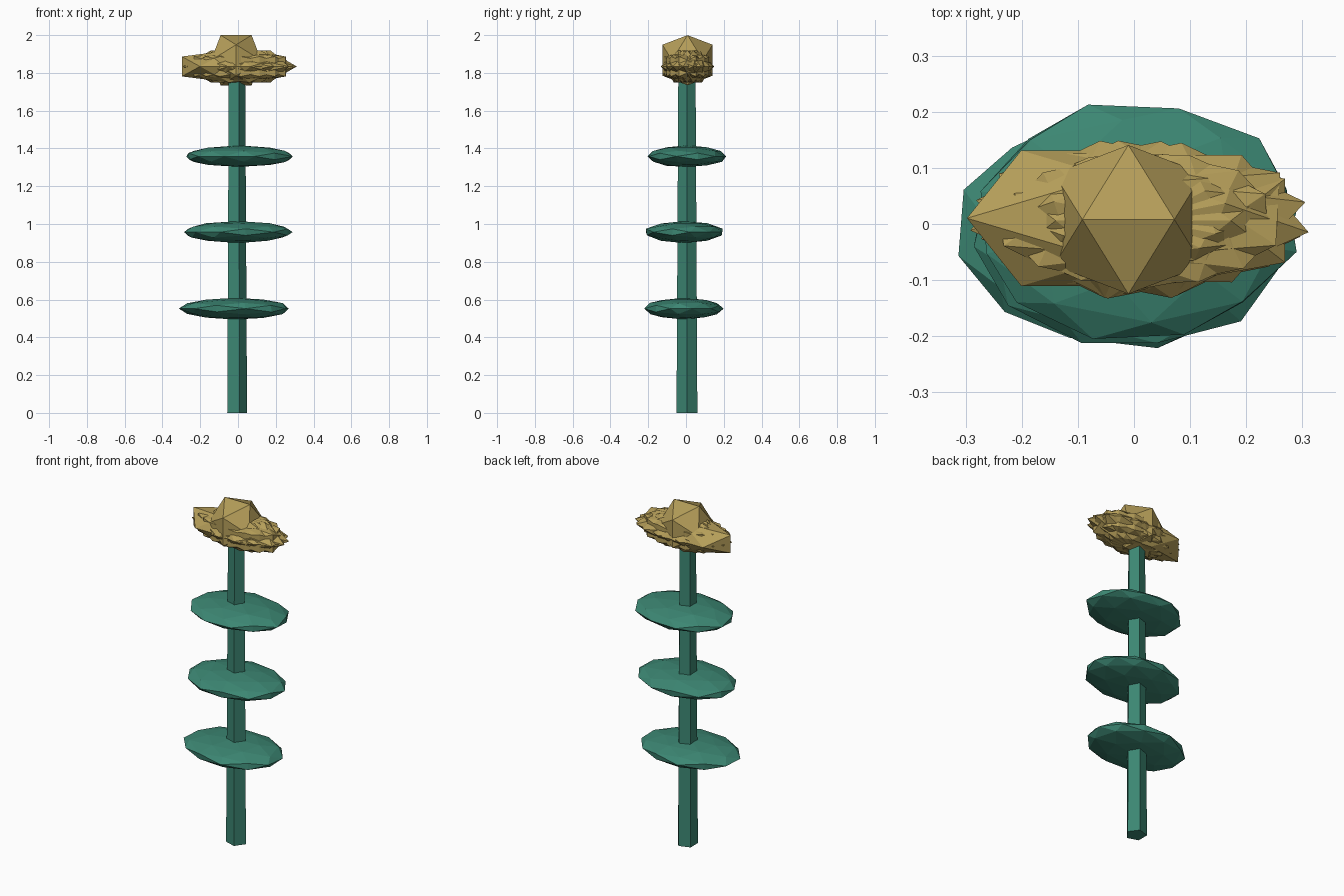
import bpy, bmesh, math, random
from mathutils import Vector, Matrix

if "Cube" in bpy.data.objects:
    bpy.data.objects.remove(bpy.data.objects["Cube"])

random.seed(4)
PHI = (1 + 5 ** 0.5) / 2
CX, CY = -0.01, 0.005


def material(name, col):
    m = bpy.data.materials.new(name)
    m.diffuse_color = (*col, 1)
    m.use_nodes = True
    m.node_tree.nodes["Principled BSDF"].inputs["Base Color"].default_value = m.diffuse_color
    return m


GREEN = material("leaf_green", (0.045, 0.24, 0.17))
GOLD = material("petal_gold", (0.46, 0.34, 0.10))


def finish(name, bm, mat):
    bmesh.ops.recalc_face_normals(bm, faces=bm.faces)
    me = bpy.data.meshes.new(name)
    bm.to_mesh(me)
    bm.free()
    me.materials.append(mat)
    ob = bpy.data.objects.new(name, me)
    bpy.context.collection.objects.link(ob)
    return ob


def ico_points(detail=0):
    # unit icosahedron with an edge on top, optionally with rounded edge midpoints
    pts = []
    for a in (-1, 1):
        for b in (-PHI, PHI):
            pts += [Vector(p).normalized() for p in ((b, a, 0), (a, 0, b), (0, b, a))]
    if detail:
        pts += [(p + q).normalized() for i, p in enumerate(pts)
                for q in pts[:i] if (p - q).length < 1.1]
    return pts


def ico(name, loc, scale, mat, turn=0, detail=0, jitter=0):
    bm = bmesh.new()
    rot = Matrix.Rotation(math.radians(turn), 3, 'Z')
    for p in ico_points(detail):
        q = rot @ p
        q *= 1 + random.uniform(-jitter, jitter)
        bm.verts.new(Vector(loc) + Vector([q[i] * scale[i] for i in range(3)]))
    bmesh.ops.convex_hull(bm, input=bm.verts)
    return finish(name, bm, mat)


# stem: tapered pentagonal prism
bm = bmesh.new()
bmesh.ops.create_cone(bm, cap_ends=True, segments=5, radius1=0.058, radius2=0.048, depth=1.8,
                      matrix=Matrix.Translation((CX, CY, 0.9)) @ Matrix.Rotation(-math.pi / 2, 4, 'Z'))
finish("stem", bm, GREEN)

# leaf pads: flattened faceted balls
for i, (x, y, z, turn) in enumerate([(-0.02, -0.012, 0.552, 12), (0, -0.01, 0.957, 40),
                                     (0.005, 0.005, 1.358, 75)]):
    ico(f"leaf_{i + 1}", (x, y, z), (0.295, 0.212, 0.057), GREEN, turn, 1, 0.025)

# petals: overlapping flattened icosahedra, each turned before being stretched
for i in range(8):
    off = -0.045 if i == 4 else 0.012 + random.uniform(-0.012, 0.008)
    ico(f"petal_{i + 1}", (off, CY + random.uniform(-0.006, 0.008), 1.834),
        (0.297, 0.142, 0.1), GOLD, i * 22.5)

# flower centre
ico("flower_centre", (CX, 0.008, 1.867), (0.156, 0.156, 0.156), GOLD)
